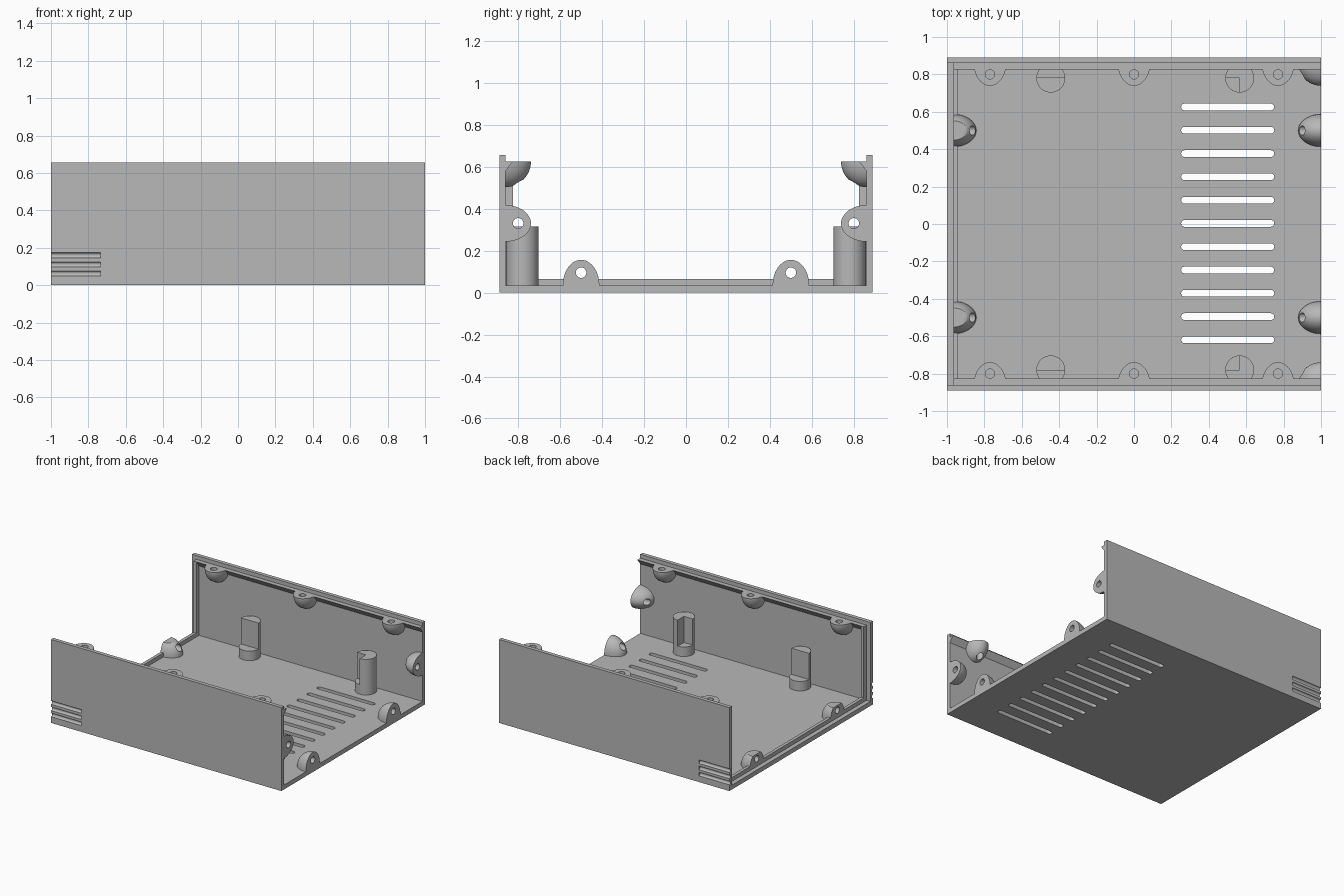
import bpy, bmesh, math
from mathutils import Matrix, Vector

if "Cube" in bpy.data.objects:
    bpy.data.objects.remove(bpy.data.objects["Cube"], do_unlink=True)

# Single grey plastic colour
grey = bpy.data.materials.new("grey_plastic")
grey.use_nodes = True
grey.diffuse_color = (0.48, 0.48, 0.48, 1)
grey.node_tree.nodes["Principled BSDF"].inputs["Base Color"].default_value = (0.48, 0.48, 0.48, 1)

HALF_Y, INNER_Y, LEDGE_Y = 0.89, 0.86, 0.825
WALL_TOP, LEDGE_TOP, FLOOR_TOP = 0.655, 0.625, 0.035
SEAT_X, RIM_X = -0.965, -0.94


def add_object(name, bm):
    bmesh.ops.recalc_face_normals(bm, faces=bm.faces)
    mesh = bpy.data.meshes.new(name)
    bm.to_mesh(mesh)
    bm.free()
    mesh.materials.append(grey)
    obj = bpy.data.objects.new(name, mesh)
    bpy.context.collection.objects.link(obj)
    return obj


def add_box(bm, low, high):
    low, high = Vector(low), Vector(high)
    matrix = Matrix.Translation((low + high) / 2) @ Matrix.Diagonal((high - low).to_4d())
    matrix[3][3] = 1
    bmesh.ops.create_cube(bm, size=1, matrix=matrix)


def add_cylinder(bm, center, radius, length, along_x=False, segments=32):
    turn = Matrix.Rotation(math.pi / 2, 4, "Y") if along_x else Matrix()
    bmesh.ops.create_cone(bm, cap_ends=True, segments=segments, radius1=radius, radius2=radius,
                          depth=length, matrix=Matrix.Translation(center) @ turn)


def extrude_profile(points, move):
    bm = bmesh.new()
    face = bm.faces.new([bm.verts.new(p) for p in points])
    result = bmesh.ops.extrude_face_region(bm, geom=[face])
    verts = [v for v in result["geom"] if isinstance(v, bmesh.types.BMVert)]
    bmesh.ops.translate(bm, verts=verts, vec=move)
    return bm


def activate(obj):
    bpy.ops.object.select_all(action="DESELECT")
    obj.select_set(True)
    bpy.context.view_layer.objects.active = obj


def cut(obj, cutter):
    mod = obj.modifiers.new("cut", "BOOLEAN")
    mod.operation = "DIFFERENCE"
    mod.solver = "EXACT"
    mod.object = cutter
    activate(obj)
    bpy.ops.object.modifier_apply(modifier=mod.name)
    bpy.data.objects.remove(cutter, do_unlink=True)


def smooth(obj):
    activate(obj)
    bpy.ops.object.shade_smooth_by_angle(angle=math.radians(35))


# Floor with a row of rounded ventilation slots
bm = bmesh.new()
add_box(bm, (-1, -HALF_Y, 0), (1, HALF_Y, FLOOR_TOP))
floor = add_object("floor", bm)
slots = bmesh.new()
slot_radius, slot_start, slot_end = 0.018, 0.27, 0.732
for i in range(11):
    y = 0.003 + (i - 5) * 0.1245
    outline = []
    for x, start in ((slot_end, -90), (slot_start, 90)):
        for step in range(9):
            a = math.radians(start + step * 22.5)
            outline.append((x + slot_radius * math.cos(a), y + slot_radius * math.sin(a), -0.1))
    slot = extrude_profile(outline, (0, 0, 0.3))
    temp = bpy.data.meshes.new("slot")
    slot.to_mesh(temp)
    slot.free()
    slots.from_mesh(temp)
    bpy.data.meshes.remove(temp)
cut(floor, add_object("slot_cutter", slots))
smooth(floor)

# Front and back walls with grip grooves, ledges and posts
for side, label in ((-1, "front"), (1, "back")):
    bm = bmesh.new()
    add_box(bm, (-1, min(side * HALF_Y, side * INNER_Y), FLOOR_TOP),
            (1, max(side * HALF_Y, side * INNER_Y), WALL_TOP))
    wall = add_object(label + "_wall", bm)
    bm = bmesh.new()
    for z in (0.063, 0.111, 0.16):
        add_cylinder(bm, (-0.935, side * HALF_Y, z), 0.014, 0.4, True, 24)
    cut(wall, add_object("groove_cutter", bm))
    smooth(wall)

    # Sloped ledge under the wall's top edge
    ledge = [(SEAT_X, side * INNER_Y, 0.58), (SEAT_X, side * INNER_Y, LEDGE_TOP),
             (SEAT_X, side * LEDGE_Y, LEDGE_TOP)]
    add_object(label + "_ledge", extrude_profile(ledge, (1 - SEAT_X, 0, 0)))

    # Upright rim that holds an end panel
    bm = bmesh.new()
    add_box(bm, (SEAT_X, min(side * INNER_Y, side * LEDGE_Y), FLOOR_TOP),
            (RIM_X, max(side * INNER_Y, side * LEDGE_Y), LEDGE_TOP))
    add_object(label + "_panel_rim", bm)

    # Posts: one cut to a half, one with a quarter notch
    post_y, post_radius, shoulder = side * 0.78, 0.077, 0.11
    for x, reach, kind in ((-0.445, 0.2, "half"), (0.565, 0, "notched")):
        bm = bmesh.new()
        add_cylinder(bm, (x, post_y, 0.17), post_radius, 0.29, segments=48)
        post = add_object(f"{label}_{kind}_post", bm)
        bm = bmesh.new()
        inner = post_y - side * 0.2
        add_box(bm, (x - 0.2, min(post_y, inner), shoulder),
                (x + reach, max(post_y, inner), 0.5))
        cut(post, add_object("post_cutter", bm))
        smooth(post)

# Low rim across the floor
bm = bmesh.new()
add_box(bm, (SEAT_X, -INNER_Y, FLOOR_TOP), (RIM_X, INNER_Y, 0.066))
add_object("floor_panel_rim", bm)


# Screw boss: quarter ellipsoid, x is depth and z points away from the surface
def make_boss(name, flat_top=None):
    bm = bmesh.new()
    bmesh.ops.create_uvsphere(bm, u_segments=48, v_segments=24, radius=1)
    bmesh.ops.scale(bm, verts=bm.verts, vec=(0.122, 0.087, 0.121))
    planes = [((0, 0, 0), (-1, 0, 0)), ((0, 0, 0), (0, 0, -1))]
    if flat_top:
        planes.append(((0, 0, flat_top), (0, 0, 1)))
    for point, normal in planes:
        geom = bm.verts[:] + bm.edges[:] + bm.faces[:]
        bmesh.ops.bisect_plane(bm, geom=geom, plane_co=point, plane_no=normal, clear_outer=True)
        open_edges = [e for e in bm.edges if e.is_boundary]
        bmesh.ops.holes_fill(bm, edges=open_edges, sides=0)
    boss = add_object(name, bm)
    bm = bmesh.new()
    add_cylinder(bm, (0, 0, 0.06), 0.025, 0.5, True)
    cut(boss, add_object("hole_cutter", bm))
    smooth(boss)
    mesh = boss.data
    bpy.data.objects.remove(boss, do_unlink=True)
    return mesh


def place_boss(name, mesh, origin, depth, normal):
    depth, normal = Vector(depth), Vector(normal)
    turn = Matrix((depth, normal.cross(depth), normal)).transposed().to_4x4()
    obj = bpy.data.objects.new(name, mesh)
    obj.matrix_world = Matrix.Translation(origin) @ turn
    bpy.context.collection.objects.link(obj)


round_boss = make_boss("round_boss")
flat_boss = make_boss("flat_boss", 0.0975)
for side, label in ((-1, "front"), (1, "back")):
    inward = (0, -side, 0)
    for x in (-0.77, 0, 0.77):
        place_boss(label + "_lid_boss", round_boss, (x, side * INNER_Y, LEDGE_TOP), (0, 0, -1), inward)
    place_boss(label + "_wall_boss", round_boss, (1, side * INNER_Y, 0.33), (-1, 0, 0), inward)
    place_boss(label + "_floor_boss", round_boss, (1, side * 0.5, FLOOR_TOP), (-1, 0, 0), (0, 0, 1))
    place_boss(label + "_panel_boss", flat_boss, (SEAT_X, side * 0.5, FLOOR_TOP), (1, 0, 0), (0, 0, 1))
